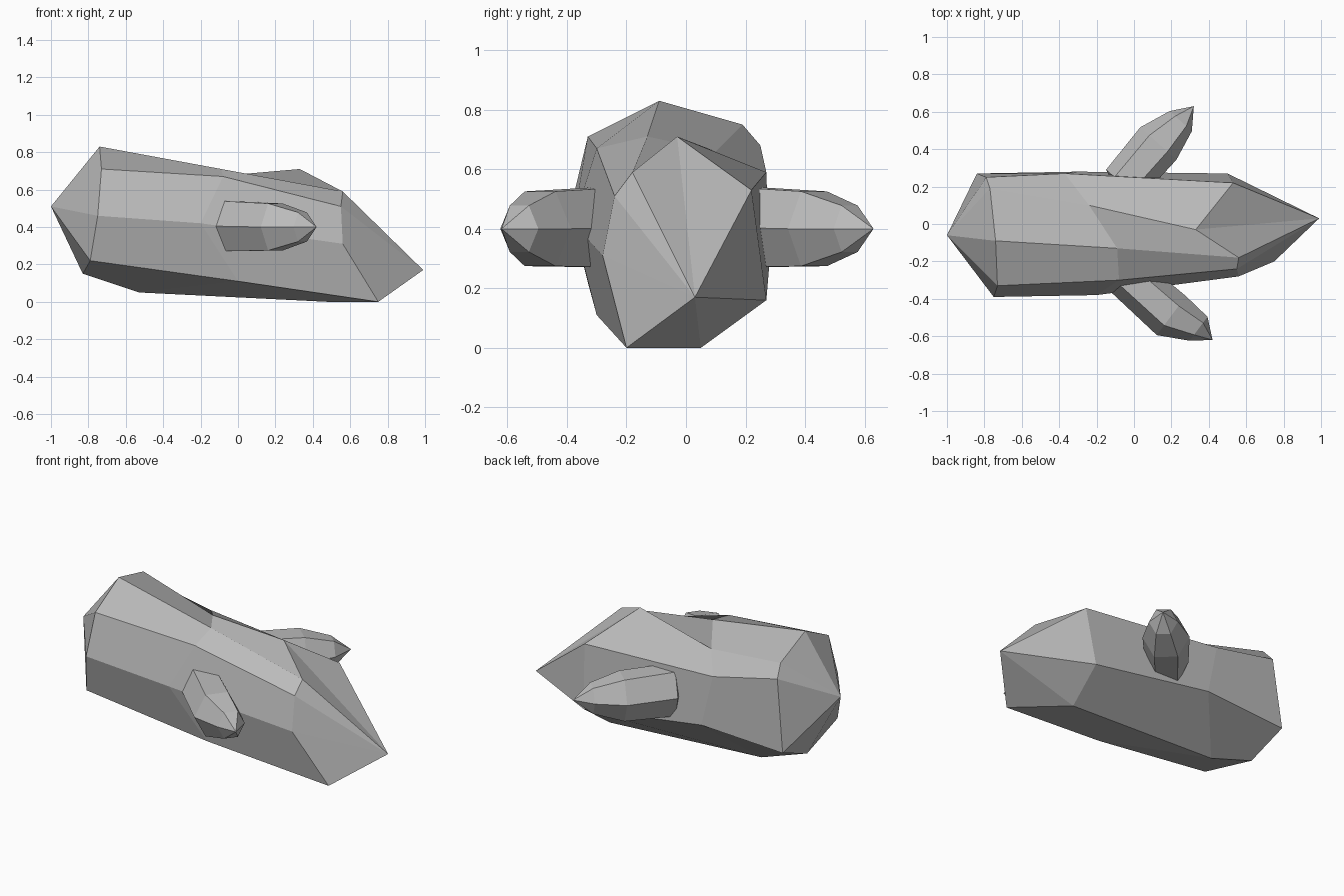
import bpy
import bmesh
import math
from mathutils import Vector

default_cube = bpy.data.objects.get("Cube")
if default_cube:
    bpy.data.objects.remove(default_cube, do_unlink=True)

# Single stone colour
stone = bpy.data.materials.new("grey_stone")
stone.use_nodes = True
grey = (0.5, 0.5, 0.5, 1.0)
stone.diffuse_color = grey
stone.node_tree.nodes["Principled BSDF"].inputs["Base Color"].default_value = grey


def loft(name, rings, start_tip, end_tip):
    """Bridge rings of equal length and close both ends with a tip point."""
    bm = bmesh.new()
    loops = [[bm.verts.new(point) for point in ring] for ring in rings]
    count = len(loops[0])
    for near, far in zip(loops, loops[1:]):
        for i in range(count):
            j = (i + 1) % count
            bm.faces.new((near[i], near[j], far[j], far[i]))
    for loop, tip in ((loops[0], start_tip), (loops[-1], end_tip)):
        apex = bm.verts.new(tip)
        for i in range(count):
            bm.faces.new((apex, loop[i], loop[(i + 1) % count]))
    bmesh.ops.recalc_face_normals(bm, faces=bm.faces[:])
    mesh = bpy.data.meshes.new(name)
    bm.to_mesh(mesh)
    bm.free()
    mesh.materials.append(stone)
    obj = bpy.data.objects.new(name, mesh)
    bpy.context.collection.objects.link(obj)
    return obj


# Main shard: each ring runs top, front, bottom, back
tall_end = [(-.74, -.09, .83), (-.73, -.33, .71), (-.75, -.39, .46), (-.79, -.33, .22),
            (-.83, .02, .15), (-.84, .27, .25), (-.79, .25, .68), (-.77, .19, .75)]
middle = [(-.09, -.13, .71), (-.08, -.3, .67), (-.2, -.38, .42), (0, -.3, .11),
          (-.53, .03, .05), (-.3, .28, .28), (-.37, .27, .59), (-.24, .1, .66)]
low_end = [(.56, -.18, .59), (.55, -.24, .51), (.56, -.28, .31), (.75, -.2, 0),
           (.48, .05, 0), (.5, .27, .16), (.53, .22, .53), (.33, -.03, .71)]
loft("main_shard", [tall_end, middle, low_end], (-1, -.06, .51), (.99, .03, .17))


def side_shard(name, centres, tip):
    """Six-sided crystal growing outward through the given ring centres."""
    tip = Vector(tip)
    root = Vector(centres[0])
    axis = (tip - root).normalized()
    across = axis.cross(Vector((0, 0, 1))).normalized()
    up = Vector((0, 0, 1))
    rings = []
    for centre, width, height in zip(centres, (.12, .13, .08), (.155, .145, .09)):
        ring = []
        for k in range(6):
            angle = math.tau * k / 6
            offset = across * width * math.cos(angle) + up * height * math.sin(angle)
            ring.append(Vector(centre) + offset)
        rings.append(ring)
    return loft(name, rings, root - axis * .05, tip)


# Small shards growing from the front and the back
side_shard("front_shard", [(-.06, -.26, .405), (.2, -.49, .4), (.345, -.56, .4)], (.42, -.62, .4))
side_shard("back_shard", [(-.06, .21, .405), (.13, .43, .4), (.25, .55, .4)], (.32, .63, .4))
